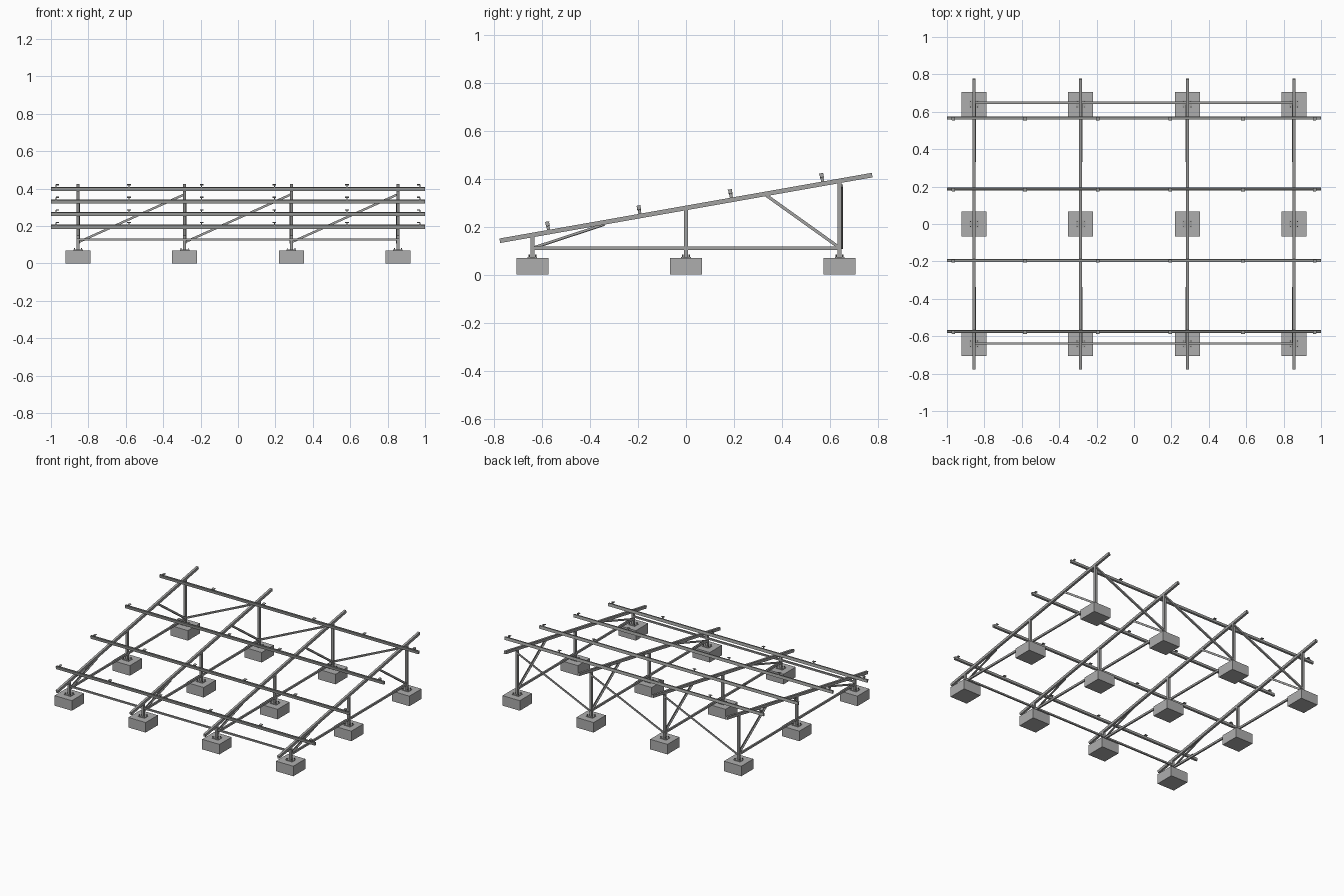
import bpy, bmesh, math
from mathutils import Vector, Matrix

if "Cube" in bpy.data.objects:
    bpy.data.objects.remove(bpy.data.objects["Cube"])

def material(name, r, g, b):
    m = bpy.data.materials.new(name)
    m.diffuse_color = (r, g, b, 1)
    m.use_nodes = True
    m.node_tree.nodes["Principled BSDF"].inputs["Base Color"].default_value = m.diffuse_color
    return m

CONCRETE = material("concrete grey", 0.42, 0.42, 0.42)
STEEL = material("galvanised steel", 0.36, 0.36, 0.355)
RAIL = material("rail aluminium", 0.36, 0.365, 0.355)
BOLT = material("bolt grey", 0.28, 0.28, 0.28)

TILT = math.radians(10)
ALONG = Vector((0, math.cos(TILT), math.sin(TILT)))
NORMAL = Vector((0, -math.sin(TILT), math.cos(TILT)))
CENTRE = Vector((0, 0, 0.278))
FRAMES = (-0.855, -0.285, 0.285, 0.855)
ROWS = (-0.64, 0.0, 0.64)

def finish(name, bm, mat):
    bmesh.ops.recalc_face_normals(bm, faces=bm.faces)
    me = bpy.data.meshes.new(name)
    bm.to_mesh(me)
    bm.free()
    me.materials.append(mat)
    ob = bpy.data.objects.new(name, me)
    bpy.context.collection.objects.link(ob)
    return ob

def add_bar(bm, p0, p1, profile, up):
    """Sweep a closed profile (side, up) in a straight line."""
    p0, p1 = Vector(p0), Vector(p1)
    d = (p1 - p0).normalized()
    side = d.cross(Vector(up)).normalized()
    u = side.cross(d)
    rings = [[bm.verts.new(p + side * a + u * b) for a, b in profile] for p in (p0, p1)]
    n = len(profile)
    for i in range(n):
        j = (i + 1) % n
        bm.faces.new((rings[0][i], rings[0][j], rings[1][j], rings[1][i]))
    bm.faces.new(rings[0][::-1])
    bm.faces.new(rings[1])

def bar(name, p0, p1, profile, mat=STEEL, up=(0, 0, 1)):
    bm = bmesh.new()
    add_bar(bm, p0, p1, profile, up)
    return finish(name, bm, mat)

def rect(w, h):
    return [(-w / 2, -h / 2), (w / 2, -h / 2), (w / 2, h / 2), (-w / 2, h / 2)]

def angle(s, t):
    h = s / 2
    return [(-h, -h), (h, -h), (h, -h + t), (-h + t, -h + t), (-h + t, h), (-h, h)]

# rail section with a shallow clamp slot in the top
SLOTTED = [(-.0065, -.01), (.0065, -.01), (.0065, .01), (.0025, .01),
           (.0025, .004), (-.0025, .004), (-.0025, .01), (-.0065, .01)]

for x in FRAMES:
    for y in ROWS:
        # concrete footing, base plate, post
        bar("footing", (x, y, 0), (x, y, 0.07), rect(0.134, 0.134), CONCRETE, (0, 1, 0))
        bar("base_plate", (x, y, 0.07), (x, y, 0.074), rect(0.05, 0.04), STEEL, (0, 1, 0))
        top = CENTRE.z + y * math.tan(TILT) - 0.005
        bar("post", (x, y, 0.074), (x, y, top), rect(0.016, 0.016), STEEL, (0, 1, 0))
        # anchor bolts
        bm = bmesh.new()
        for sx in (-1, 1):
            for sy in (-1, 1):
                bmesh.ops.create_cone(bm, cap_ends=True, segments=6, radius1=0.003, radius2=0.003,
                                      depth=0.012, matrix=Matrix.Translation(
                                          (x + sx * 0.019, y + sy * 0.014, 0.078)))
        finish("anchor_bolts", bm, BOLT)
    # sloping rafter and level bottom tie
    c = CENTRE + Vector((x, 0, 0))
    bar("rafter", c - ALONG * 0.788, c + ALONG * 0.788, rect(0.016, 0.019))
    bar("bottom_tie", (x, -0.64, 0.11), (x, 0.64, 0.11), rect(0.011, 0.014))
    # knee braces in the plane of each frame
    bx = x - math.copysign(0.003, x)
    bar("front_knee_brace", (bx, -0.635, 0.112), (bx, -0.34, 0.209), angle(0.012, 0.004))
    bar("rear_knee_brace", (bx, 0.64, 0.112), (bx, 0.335, 0.33), angle(0.013, 0.004))

# front longitudinal tie and rear diagonals
bar("front_tie", (-0.855, -0.638, 0.128), (0.855, -0.638, 0.128), rect(0.011, 0.011))
for x0, x1 in zip(FRAMES, FRAMES[1:]):
    bar("rear_diagonal", (x0, 0.648, 0.113), (x1, 0.648, 0.37), angle(0.012, 0.005))

# purlin rails with panel clamps
for s in (-0.58, -0.1935, 0.1935, 0.58):
    c = CENTRE + ALONG * s + NORMAL * 0.0195
    bar("purlin", c - Vector((1, 0, 0)), c + Vector((1, 0, 0)), SLOTTED, RAIL, NORMAL)
    bm = bmesh.new()
    for x in (-0.972, -0.583, -0.194, 0.194, 0.583, 0.972):
        p = c + Vector((x, 0, 0)) + NORMAL * 0.005
        end = abs(x) > 0.9
        add_bar(bm, p, p + NORMAL * 0.017, rect(0.005, 0.008) if not end else rect(0.005, 0.016), ALONG)
        q = p + NORMAL * 0.017 - Vector((math.copysign(0.006, x) if end else 0, 0, 0))
        add_bar(bm, q, q + NORMAL * 0.003, rect(0.02 if not end else 0.016, 0.018), ALONG)
    finish("panel_clamps", bm, RAIL)
